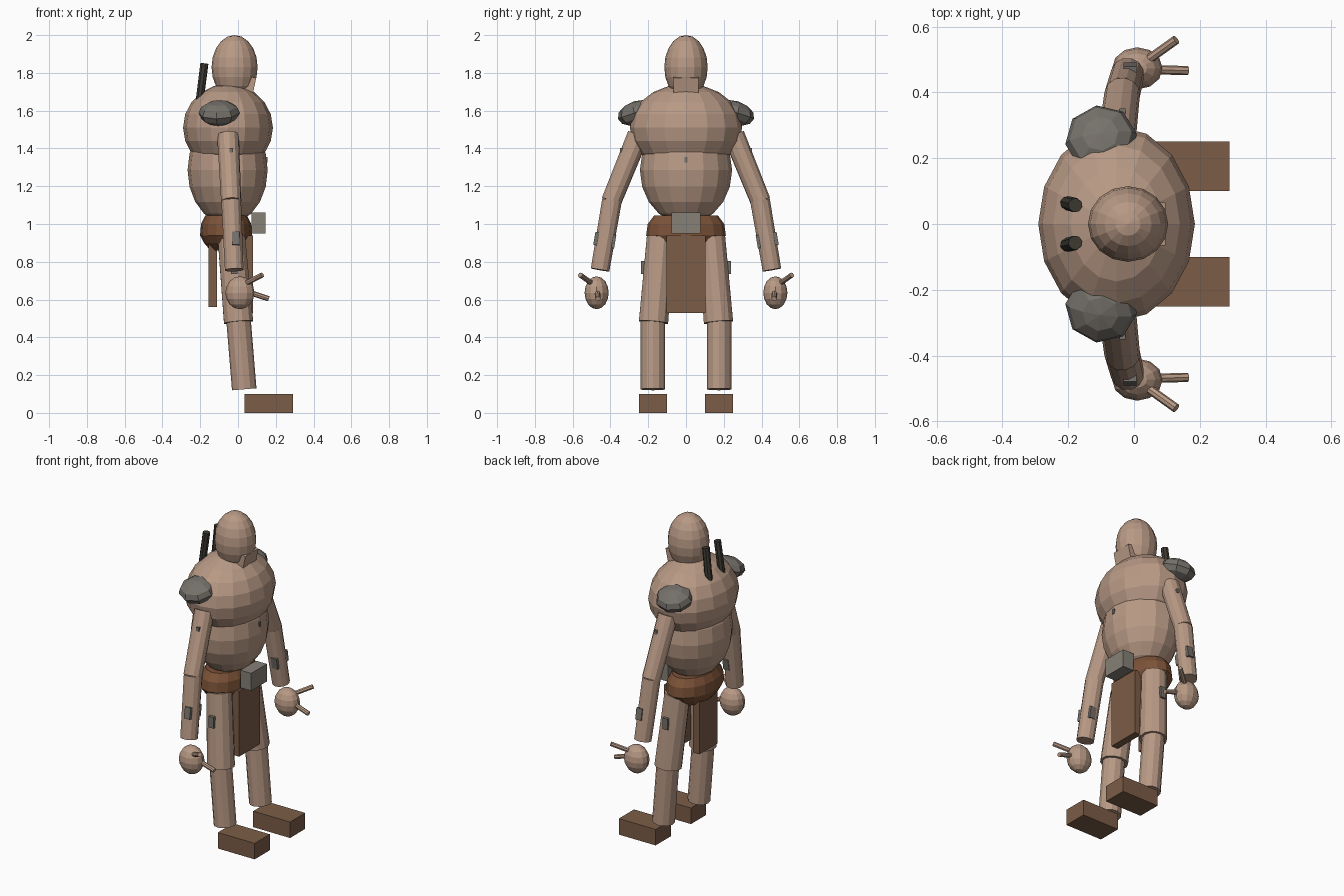
import bpy, math
from mathutils import Vector, Matrix

cube = bpy.data.objects.get("Cube")
if cube:
    bpy.data.objects.remove(cube, do_unlink=True)


def material(name, rgb):
    m = bpy.data.materials.new(name)
    m.use_nodes = True
    m.diffuse_color = (*rgb, 1)
    m.node_tree.nodes["Principled BSDF"].inputs["Base Color"].default_value = (*rgb, 1)
    return m


SKIN = material("skin", (0.48, 0.32, 0.235))
LEATHER = material("leather", (0.2, 0.11, 0.063))
HIDE = material("red_brown_hide", (0.2, 0.085, 0.04))
STONE = material("stone_grey", (0.18, 0.165, 0.145))
METAL = material("buckle_grey", (0.24, 0.22, 0.185))
DARK = material("dark_quill", (0.048, 0.042, 0.032))


def finish(name, mat):
    ob = bpy.context.object
    ob.name = ob.data.name = name
    ob.data.materials.append(mat)
    return ob


def ball(name, mat, loc, radii, segs=16, rings=10, rot=(0, 0, 0)):
    bpy.ops.mesh.primitive_uv_sphere_add(segments=segs, ring_count=rings, radius=1,
                                         location=loc, rotation=rot)
    bpy.context.object.scale = radii
    return finish(name, mat)


def box(name, mat, loc, size, rot=(0, 0, 0)):
    bpy.ops.mesh.primitive_cube_add(size=1, location=loc, rotation=rot)
    bpy.context.object.scale = size
    return finish(name, mat)


def limb(name, mat, start, end, r1, r2, sides=12):
    a, b = Vector(start), Vector(end)
    bpy.ops.mesh.primitive_cone_add(vertices=sides, radius1=r1, radius2=r2,
                                    depth=(b - a).length, location=(a + b) / 2)
    bpy.context.object.rotation_euler = (b - a).to_track_quat('Z', 'Y').to_euler()
    return finish(name, mat)


def lathe(name, mat, profile, center, rx, ry, sides=16):
    verts = [(center + rx * r * math.cos(t), ry * r * math.sin(t), z)
             for r, z in profile
             for t in (2 * math.pi * i / sides for i in range(sides))]
    faces = [(k * sides + i, k * sides + (i + 1) % sides,
              (k + 1) * sides + (i + 1) % sides, (k + 1) * sides + i)
             for k in range(len(profile) - 1) for i in range(sides)]
    last = (len(profile) - 1) * sides
    faces += [tuple(reversed(range(sides))), tuple(range(last, last + sides))]
    me = bpy.data.meshes.new(name)
    me.from_pydata(verts, [], faces)
    ob = bpy.data.objects.new(name, me)
    bpy.context.collection.objects.link(ob)
    me.materials.append(mat)
    return ob


# Head and torso, facing +x
ball("head", SKIN, (-0.018, 0, 1.83), (0.122, 0.115, 0.17))
box("jaw", SKIN, (0.035, 0, 1.725), (0.1, 0.13, 0.12), (0, math.radians(12), 0))
ball("chest", SKIN, (-0.053, 0, 1.51), (0.238, 0.297, 0.232))
ball("belly", SKIN, (-0.055, 0, 1.285), (0.212, 0.244, 0.285))
box("belly_stud", STONE, (0.14, 0, 1.34), (0.03, 0.016, 0.03))

# Hips, buckle and loincloth
lathe("hip_wrap", HIDE, [(0.6, 0.86), (0.85, 0.9), (1, 0.94), (0.96, 1.0), (0.8, 1.045)],
      -0.063, 0.138, 0.211)
box("belt_buckle", METAL, (0.108, 0, 1.005), (0.075, 0.155, 0.11))
box("front_loincloth", LEATHER, (0.057, 0, 0.735), (0.045, 0.205, 0.41))
box("back_loincloth", LEATHER, (-0.133, 0, 0.735), (0.045, 0.18, 0.35))

# Paired parts
for word, s in (("left", 1), ("right", -1)):
    # Leg
    limb(word + "_thigh", SKIN, (-0.035, s * 0.135, 0.93), (0.003, s * 0.172, 0.48), 0.075, 0.08)
    limb(word + "_shin", SKIN, (0.003, s * 0.175, 0.49), (0.033, s * 0.175, 0.125), 0.065, 0.065)
    box(word + "_foot", LEATHER, (0.163, s * 0.175, 0.05), (0.255, 0.15, 0.1))
    box(word + "_thigh_plate", STONE, (-0.02, s * 0.2, 0.77), (0.035, 0.075, 0.07))

    # Arm
    limb(word + "_upper_arm", SKIN, (-0.053, s * 0.253, 1.47), (-0.036, s * 0.395, 1.12), 0.058, 0.054)
    limb(word + "_forearm", SKIN, (-0.036, s * 0.392, 1.125), (-0.02, s * 0.455, 0.757), 0.054, 0.051)
    box(word + "_upper_arm_stud", STONE, (-0.035, s * 0.288, 1.39), (0.018, 0.125, 0.025))
    box(word + "_forearm_plate", STONE, (-0.012, s * 0.43, 0.915), (0.04, 0.112, 0.07),
        (s * math.radians(10), 0, 0))

    # Hand and fingers
    ball(word + "_hand", SKIN, (0.01, s * 0.473, 0.636), (0.077, 0.064, 0.087), 12, 8)
    limb(word + "_thumb", SKIN, (0.03, s * 0.49, 0.68), (0.128, s * 0.56, 0.73), 0.014, 0.014, 8)
    limb(word + "_finger", SKIN, (0.03, s * 0.47, 0.648), (0.163, s * 0.466, 0.604), 0.014, 0.014, 8)

    # Shoulder pad and back quill
    ball(word + "_shoulder_pad", STONE, (-0.1, s * 0.258, 1.588), (0.11, 0.108, 0.064), 8, 6,
         (s * math.radians(-17), 0, s * math.radians(8)))
    limb(word + "_back_quill", DARK, (-0.212, s * 0.066, 1.58), (-0.178, s * 0.057, 1.85),
         0.022, 0.022, 8)
